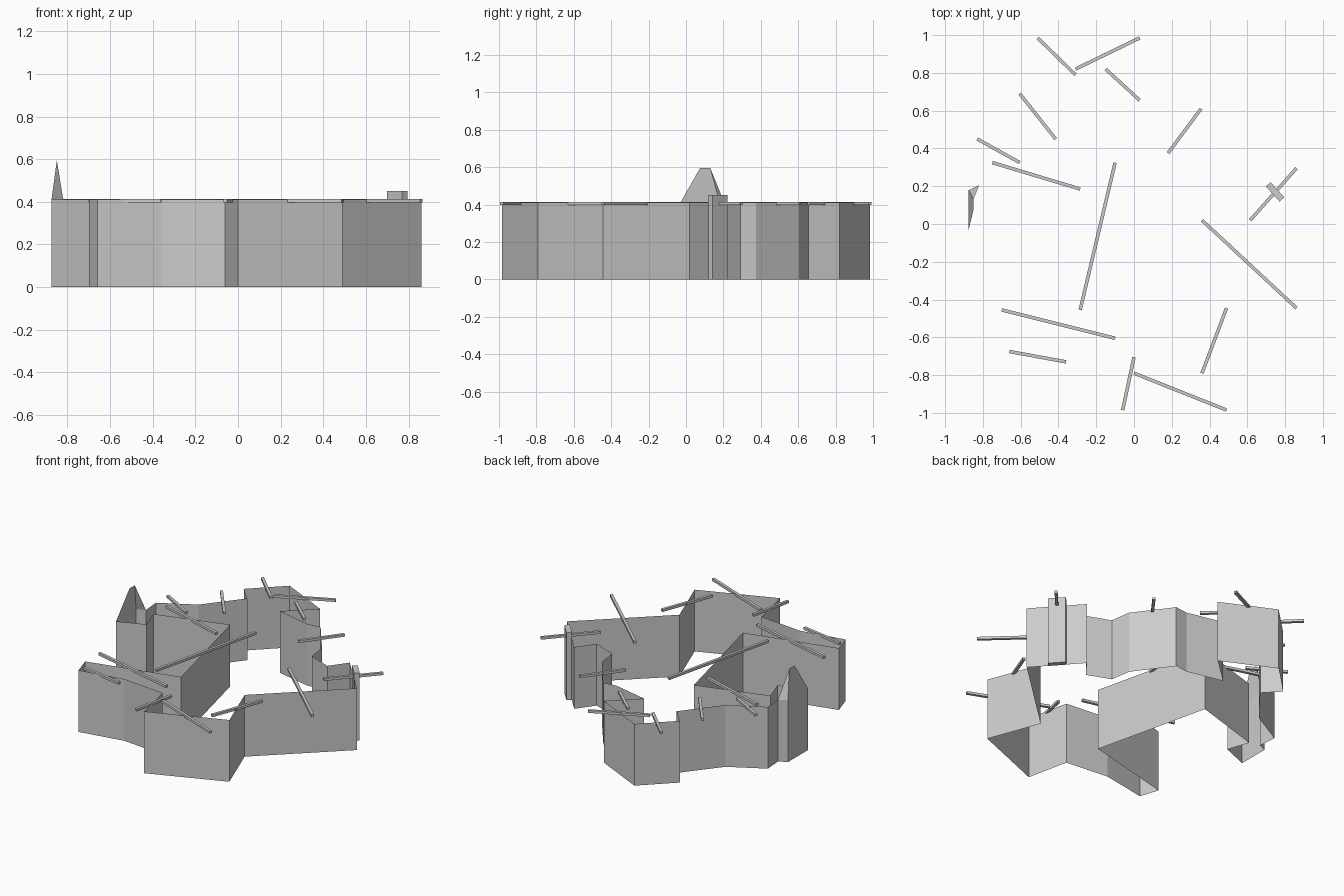
import bpy, bmesh, math
from mathutils import Vector, Matrix

if "Cube" in bpy.data.objects:
    bpy.data.objects.remove(bpy.data.objects["Cube"], do_unlink=True)

grey = bpy.data.materials.new("stone_grey")
grey.use_nodes = True
colour = (0.6, 0.6, 0.6, 1)
grey.diffuse_color = colour
grey.node_tree.nodes["Principled BSDF"].inputs["Base Color"].default_value = colour

WALL_TOP = 0.41


def add_object(name, bm):
    mesh = bpy.data.meshes.new(name)
    bm.to_mesh(mesh)
    bm.free()
    mesh.materials.append(grey)
    obj = bpy.data.objects.new(name, mesh)
    bpy.context.collection.objects.link(obj)
    return obj


def add_box(name, centre, size, angle):
    bm = bmesh.new()
    matrix = (Matrix.Translation(centre) @ Matrix.Rotation(angle, 4, "Z")
              @ Matrix.Diagonal((*size, 1)))
    bmesh.ops.create_cube(bm, size=1, matrix=matrix)
    return add_object(name, bm)


# Wall plan, counter-clockwise; True where the wall starting here carries a beam
plan = [
    (0.0, -0.985, True), (0.49, -0.79, True), (0.36, -0.445, True),
    (0.86, 0.02, True), (0.615, 0.295, False), (0.53, 0.18, False),
    (0.375, 0.24, False), (0.355, 0.375, True), (0.18, 0.61, False),
    (0.09, 0.60, False), (-0.15, 0.655, True), (0.03, 0.82, True),
    (-0.31, 0.985, True), (-0.51, 0.79, False), (-0.415, 0.69, True),
    (-0.605, 0.45, True), (-0.83, 0.325, False), (-0.82, 0.205, False),
    (-0.875, 0.18, False), (-0.875, -0.03, False), (-0.70, 0.04, False),
    (-0.75, 0.185, True), (-0.285, 0.325, True), (-0.10, -0.455, True),
    (-0.70, -0.605, False), (-0.66, -0.73, True), (-0.36, -0.675, False),
    (-0.06, -0.705, True),
]

# Thin open walls
bm = bmesh.new()
low = [bm.verts.new((x, y, 0)) for x, y, _ in plan]
high = [bm.verts.new((x, y, WALL_TOP)) for x, y, _ in plan]
for i in range(len(plan)):
    j = (i + 1) % len(plan)
    bm.faces.new((low[i], low[j], high[j], high[i]))
add_object("outer_wall", bm)

# Roof beams, each crossing its wall at the mirrored angle
for i, (x, y, has_beam) in enumerate(plan):
    if has_beam:
        start = Vector((x, y))
        end = Vector(plan[(i + 1) % len(plan)][:2])
        span, mid = end - start, (start + end) / 2
        add_box(f"beam_{i}", (mid.x, mid.y, 0.405), (span.length, 0.018, 0.016),
                -math.atan2(span.y, span.x))

# Pointed gable over the left corner
bm = bmesh.new()
front, back, inner, peak_a, peak_b = [bm.verts.new(p) for p in (
    (-0.875, -0.03, WALL_TOP), (-0.875, 0.18, WALL_TOP), (-0.82, 0.205, WALL_TOP),
    (-0.85, 0.075, 0.595), (-0.85, 0.13, 0.595))]
bm.faces.new((back, front, peak_a, peak_b))
bm.faces.new((inner, back, peak_b))
add_object("gable", bm)

# Chimney standing against the right wall
add_box("chimney", (0.747, 0.17, 0.225), (0.108, 0.034, 0.45), math.radians(-48))
